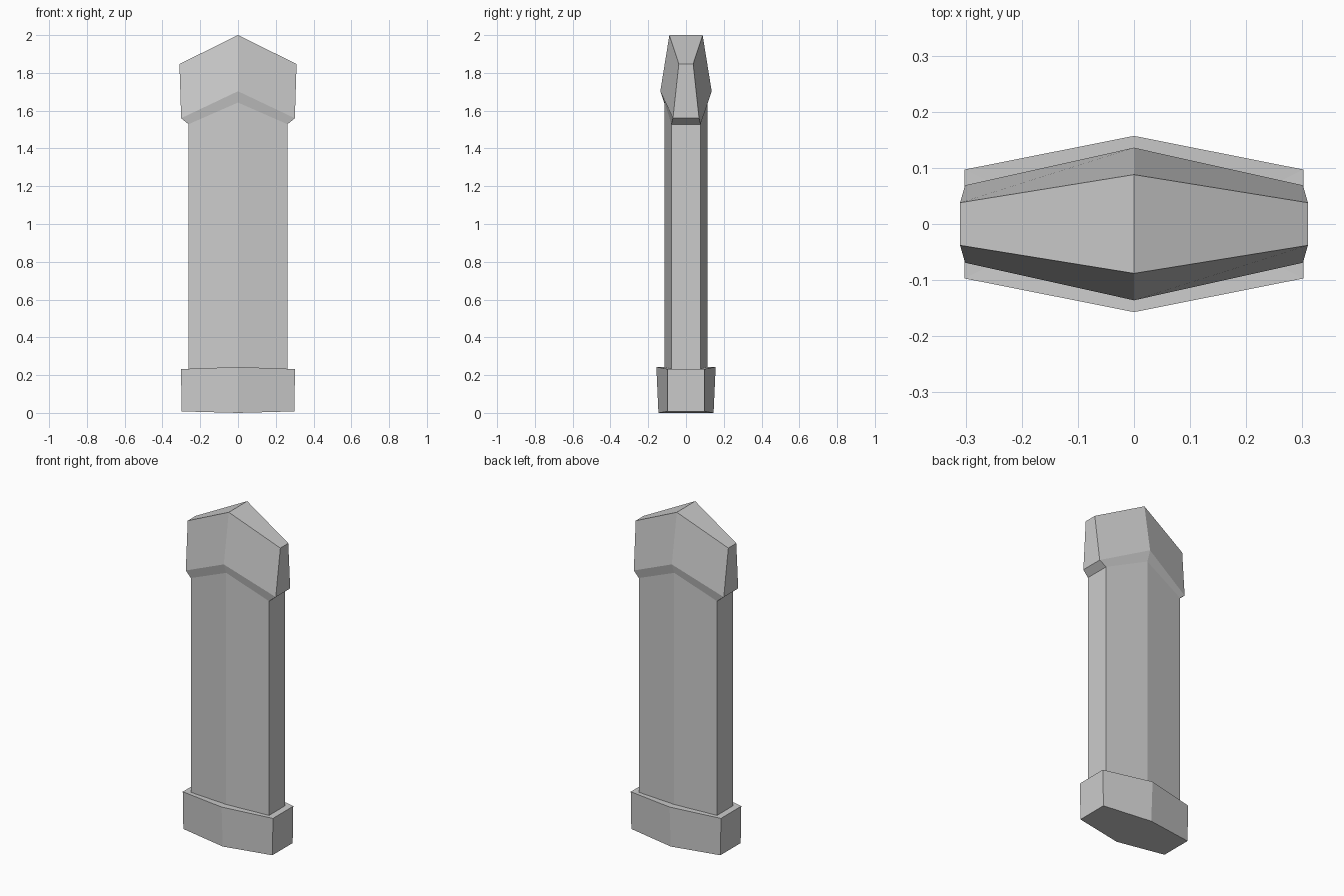
import bpy, bmesh

if "Cube" in bpy.data.objects:
    bpy.data.objects.remove(bpy.data.objects["Cube"])


def ring(bm, side_x, side_y, side_z, mid_y, mid_z):
    """Six-sided section, pointed in the middle of front and back."""
    pts = [(-side_x, -side_y, side_z), (0, -mid_y, mid_z), (side_x, -side_y, side_z),
           (side_x, side_y, side_z), (0, mid_y, mid_z), (-side_x, side_y, side_z)]
    return [bm.verts.new(p) for p in pts]


def cap(bm, r):
    # Two quads meeting along the centre ridge
    bm.faces.new((r[0], r[1], r[4], r[5]))
    bm.faces.new((r[1], r[2], r[3], r[4]))


def loft(name, sections, cap_bottom=False, cap_top=False):
    bm = bmesh.new()
    rings = [ring(bm, *s) for s in sections]
    for a, b in zip(rings, rings[1:]):
        for i in range(6):
            j = (i + 1) % 6
            bm.faces.new((a[i], a[j], b[j], b[i]))
    if cap_bottom:
        cap(bm, rings[0][::-1][3:] + rings[0][::-1][:3])
    if cap_top:
        cap(bm, rings[-1])
    bmesh.ops.recalc_face_normals(bm, faces=bm.faces)
    # Open sleeves: make sure the walls face outward
    wall = bm.faces[:][0]
    if wall.normal.y > 0:
        bmesh.ops.reverse_faces(bm, faces=bm.faces)
    mesh = bpy.data.meshes.new(name)
    bm.to_mesh(mesh)
    bm.free()
    obj = bpy.data.objects.new(name, mesh)
    bpy.context.collection.objects.link(obj)
    return obj


shaft_low = (0.262, 0.077, 0.232, 0.113, 0.242)
shaft_high = (0.262, 0.077, 1.528, 0.113, 1.643)

# Foot block with a narrow ledge running in to the shaft
loft("plinth", [(0.298, 0.097, 0.008, 0.146, 0.0),
                (0.302, 0.097, 0.232, 0.157, 0.243),
                shaft_low], cap_bottom=True)

# Long upright slab
loft("shaft", [shaft_low, shaft_high])

# Flared head with a gabled top
loft("gabled_head", [shaft_high,
                     (0.301, 0.069, 1.56, 0.136, 1.703),
                     (0.31, 0.038, 1.847, 0.088, 2.0)], cap_top=True)
